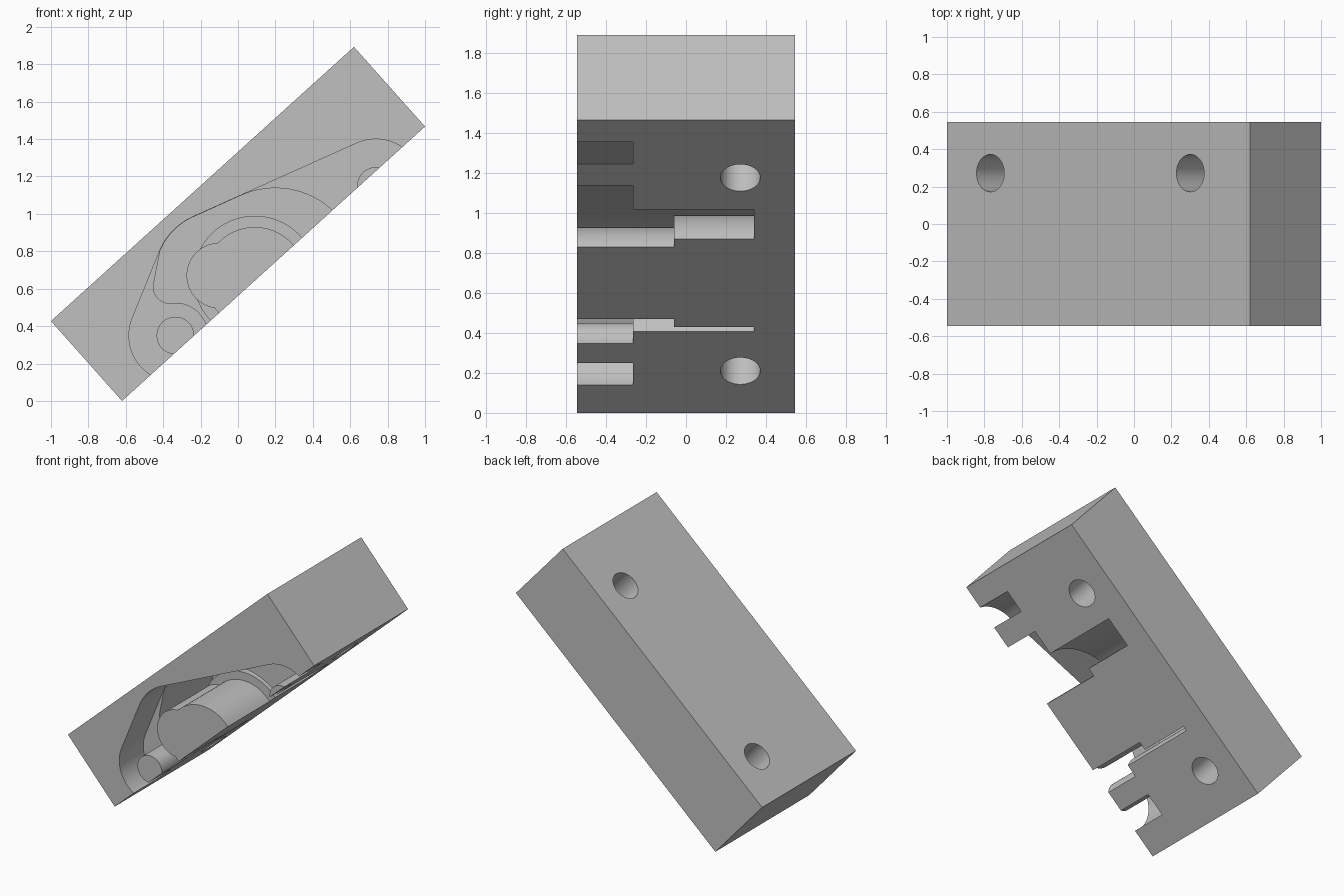
import bpy
import bmesh
from math import radians, cos, sin
from mathutils import Vector, Matrix

cube = bpy.data.objects.get("Cube")
if cube:
    bpy.data.objects.remove(cube, do_unlink=True)

gray = bpy.data.materials.new("plain gray")
gray.use_nodes = True
color = (0.53, 0.53, 0.53, 1)
gray.diffuse_color = color
gray.node_tree.nodes["Principled BSDF"].inputs["Base Color"].default_value = color


def finish(name, bm):
    bmesh.ops.recalc_face_normals(bm, faces=bm.faces)
    mesh = bpy.data.meshes.new(name)
    bm.to_mesh(mesh)
    bm.free()
    mesh.materials.append(gray)
    obj = bpy.data.objects.new(name, mesh)
    bpy.context.collection.objects.link(obj)
    return obj


def arc(center, radius, start, end, steps=32):
    angles = [radians(start + (end - start) * i / steps) for i in range(steps + 1)]
    return [(center[0] + radius * cos(a), center[1] + radius * sin(a)) for a in angles]


def circle(center, radius):
    return arc(center, radius, 0, 360, 64)[:-1]


def prism(name, profile, front, back):
    """Extrude an xz profile along y."""
    bm = bmesh.new()
    face = bm.faces.new([bm.verts.new((x, front, z)) for x, z in profile])
    result = bmesh.ops.extrude_face_region(bm, geom=[face])
    verts = [v for v in result["geom"] if isinstance(v, bmesh.types.BMVert)]
    bmesh.ops.translate(bm, verts=verts, vec=(0, back - front, 0))
    return finish(name, bm)


def combine(target, tool, operation="DIFFERENCE"):
    """Apply a boolean and discard the tool."""
    mod = target.modifiers.new("cut", "BOOLEAN")
    mod.operation = operation
    mod.solver = "EXACT"
    mod.object = tool
    bpy.context.view_layer.objects.active = target
    bpy.ops.object.modifier_apply(modifier=mod.name)
    bpy.data.objects.remove(tool, do_unlink=True)


# Tilted block
block = prism("mold_block", [(-1, 0.427), (-0.62, 0), (1, 1.467), (0.62, 1.893)], -0.545, 0.545)

# Centres shared by the cavity outlines and the pins
low, mid, high = (-0.335, 0.35), (-0.1, 0.67), (0.737, 1.15)
core, bulge = (0.09, 0.66), (0.2, 0.69)

# Shallow front cavity
outline = arc(low, 0.248, 270, 157.5) + arc(mid, 0.345, 157.5, 114.1) + arc(high, 0.25, 114.1, -30)
cavity = prism("cavity", outline, -0.8, -0.265)

# Deep pocket behind it
outline = (arc(mid, 0.343, 157, 114.1) + arc(bulge, 0.448, 114.1, -20)
           + arc(low, 0.175, -10, 95) + arc((-0.365, 0.61), 0.088, 270, 175, 16))
combine(cavity, prism("deep_pocket", outline, -0.3, 0.34), "UNION")

# Pins and cores left standing in the cavity
for name, center, radius, front, back in (
        ("low_pin", low, 0.1, -0.95, -0.2),
        ("high_pin", high, 0.1, -0.95, -0.2),
        ("side_core", mid, 0.175, -0.95, -0.06),
        ("slim_core", core, 0.27, -0.95, -0.03),
        ("wide_core", core, 0.33, -0.06, 0.5)):
    combine(cavity, prism(name, circle(center, radius), front, back))
combine(block, cavity)

# Bolt holes square to the parting face
axis = Vector((-0.38, 0, 0.427))
turn = axis.to_track_quat("Z", "Y").to_matrix().to_4x4()
for x, z in ((-0.388, 0.21), (0.68, 1.178)):
    bm = bmesh.new()
    place = Matrix.Translation(Vector((x, 0.272, z)) + axis / 2) @ turn
    bmesh.ops.create_cone(bm, cap_ends=True, segments=48, radius1=0.1, radius2=0.1,
                          depth=1, matrix=place)
    combine(block, finish("bolt_hole", bm))

# Smooth curved walls, crisp edges
bpy.ops.object.select_all(action="DESELECT")
block.select_set(True)
bpy.context.view_layer.objects.active = block
bpy.ops.object.shade_smooth_by_angle(angle=radians(25))
